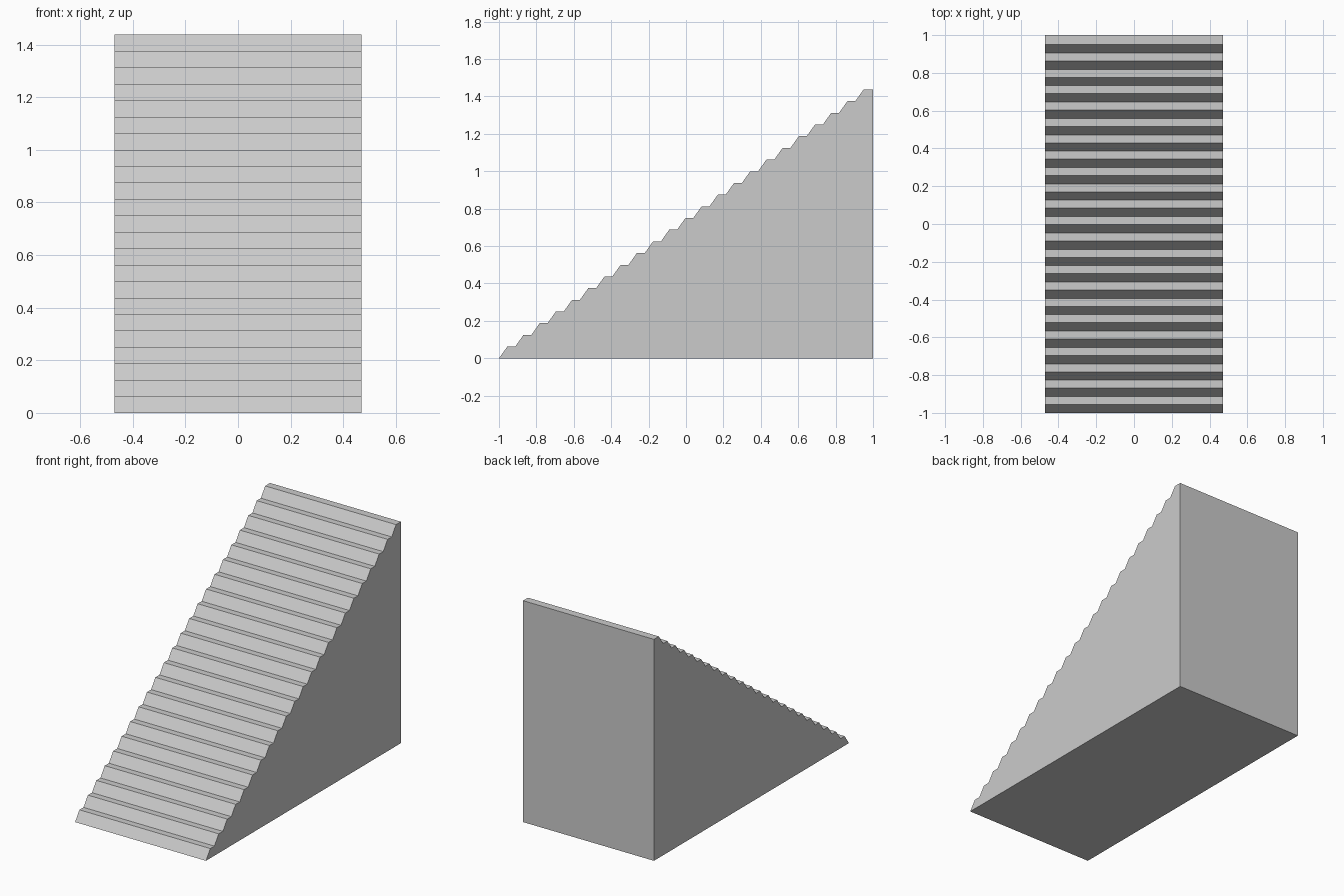
import bpy, bmesh

if "Cube" in bpy.data.objects:
    bpy.data.objects.remove(bpy.data.objects["Cube"])

STEPS = 23
HALF_WIDTH = 0.47
RISE = 0.0625     # height of one step
PITCH = 0.0866    # depth of one step
SLOPE = 0.0445    # horizontal run of the slanted riser

# Side profile (y, z): slanted risers and flat treads, closed by back and base
profile = []
for i in range(STEPS):
    y = -1 + i * PITCH
    profile += [(y, i * RISE), (y + SLOPE, (i + 1) * RISE)]
profile += [(1, STEPS * RISE), (1, 0)]

# Solid staircase: extrude the profile across the width
bm = bmesh.new()
side = bm.faces.new([bm.verts.new((-HALF_WIDTH, y, z)) for y, z in profile])
ext = bmesh.ops.extrude_face_region(bm, geom=[side])
moved = [v for v in ext["geom"] if isinstance(v, bmesh.types.BMVert)]
bmesh.ops.translate(bm, verts=moved, vec=(2 * HALF_WIDTH, 0, 0))
# Close the left side if the extrusion removed it
bmesh.ops.holes_fill(bm, edges=[e for e in bm.edges if e.is_boundary], sides=0)
bmesh.ops.recalc_face_normals(bm, faces=bm.faces)

mesh = bpy.data.meshes.new("staircase")
bm.to_mesh(mesh)
bm.free()
bpy.context.collection.objects.link(bpy.data.objects.new("staircase", mesh))
